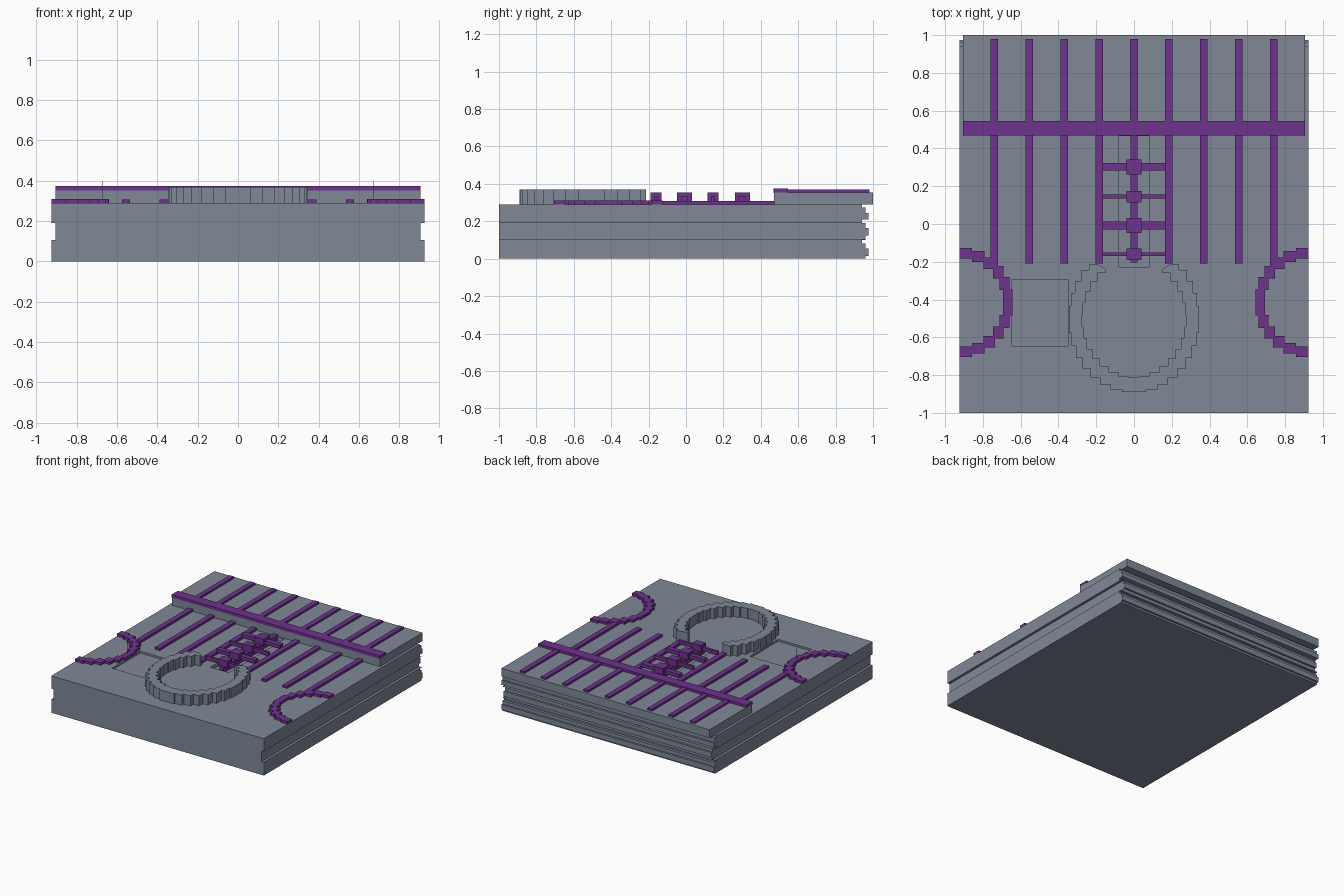
import bpy, bmesh, math

if "Cube" in bpy.data.objects:
    bpy.data.objects.remove(bpy.data.objects["Cube"])


def material(name, rgb):
    m = bpy.data.materials.new(name)
    m.diffuse_color = (*rgb, 1)
    m.use_nodes = True
    m.node_tree.nodes["Principled BSDF"].inputs["Base Color"].default_value = m.diffuse_color
    return m


GREY = material("blue_grey", (0.216, 0.25, 0.31))
PURPLE = material("purple", (0.155, 0.032, 0.262))


def finish(name, bm, mat):
    bmesh.ops.recalc_face_normals(bm, faces=bm.faces)
    me = bpy.data.meshes.new(name)
    bm.to_mesh(me)
    bm.free()
    me.materials.append(mat)
    ob = bpy.data.objects.new(name, me)
    bpy.context.collection.objects.link(ob)
    return ob


def prism(name, pts, lo, hi, mat, axis="z"):
    """Extrude an outline: xy points along z, or yz points along x."""
    bm = bmesh.new()
    if axis == "z":
        verts = [bm.verts.new((a, b, lo)) for a, b in pts]
        move = (0, 0, hi - lo)
    else:
        verts = [bm.verts.new((lo, a, b)) for a, b in pts]
        move = (hi - lo, 0, 0)
    face = bm.faces.new(verts)
    ext = bmesh.ops.extrude_face_region(bm, geom=[face], use_keep_orig=True)
    bmesh.ops.translate(bm, vec=move,
                        verts=[g for g in ext["geom"] if isinstance(g, bmesh.types.BMVert)])
    return finish(name, bm, mat)


def box(name, x0, x1, y0, y1, z0, z1, mat):
    return prism(name, [(x0, y0), (x1, y0), (x1, y1), (x0, y1)], z0, z1, mat)


def stepped_arc(cx, cy, rx, ry, a0, a1, n):
    """Staircase approximation of an elliptical arc."""
    pts = []
    for i in range(n + 1):
        a = math.radians(a0 + (a1 - a0) * i / n)
        x, y = cx + rx * math.cos(a), cy + ry * math.sin(a)
        if pts:
            px, py = pts[-1]
            if abs(x - px) > 1e-5 and abs(y - py) > 1e-5:
                pts.append((px, y) if i % 2 else (x, py))
        pts.append((x, y))
    return pts


def cut(target, cutter):
    mod = target.modifiers.new("cut", "BOOLEAN")
    mod.operation, mod.solver, mod.object = "DIFFERENCE", "EXACT", cutter
    bpy.context.view_layer.objects.active = target
    bpy.ops.object.modifier_apply(modifier=mod.name)
    bpy.data.objects.remove(cutter)


# Main block with a ridged back
ridges = [(0, .96), (.015, .975), (.055, .96), (.08, .94), (.1, .96), (.125, .975),
          (.165, .96), (.19, .94), (.21, .975), (.245, .96), (.275, .94)]
outline = [(-1, .29), (-1, 0)]
for i, (z, y) in enumerate(ridges):
    top = ridges[i + 1][0] if i + 1 < len(ridges) else .29
    outline += [(y, z), (y, top)]
base = prism("base_block", outline, -.925, .925, GREY, "x")

# Side grooves and round pits, with a thin outer wall left beside each pit
for s in (-1, 1):
    cut(base, box("groove_cutter", *sorted((s * .905, s * 1.1)), -1.2, 1.2, .105, .19, GREY))
    pit = [(s * (.905 - (.925 - max(0, x)) * .93), y) for x, y in
           stepped_arc(.925, -.415, -.25, .235, -90, 90, 22)]
    cut(base, prism("pit_cutter", pit, .15, .4, GREY))

# Shallow channel on one side and sunken central track
cut(base, box("channel_cutter", -.645, -.35, -.645, -.295, .275, .4, GREY))
cut(base, box("track_cutter", -.08, .08, -.23, .465, .26, .4, GREY))

# Raised rear deck
box("rear_deck", -.905, .905, .47, 1, .29, .355, GREY)

# Broken ring wall with stepped sides
outer = stepped_arc(0, -.5, .345, .39, 123, 417, 56)
inner = stepped_arc(0, -.5, .275, .31, 417, 123, 50)
wall = [(x, min(y, -.215)) for x, y in outer] + inner
clean = [p for i, p in enumerate(wall) if math.dist(p, wall[i - 1]) > 1e-5]
prism("ring_wall", clean, .285, .37, GREY)

# Curved trim around the pits
for s in (-1, 1):
    trim = stepped_arc(.925, -.415, -.285, .29, -90, 90, 26)
    trim += stepped_arc(.925, -.415, -.235, .235, 90, -90, 22)
    prism("pit_trim", [(s * x, y) for x, y in trim], .285, .31, PURPLE)

# Long stripes on the lower deck and on the rear deck
for i in range(-4, 5):
    x = i * .185
    if i:
        end = -.23 if abs(i) == 4 else -.21
        box("lower_stripe", x - .02, x + .02, end, .47, .285, .308, PURPLE)
    box("rear_stripe", x - .02, x + .02, .54, .98, .35, .37, PURPLE)
box("centre_stripe", -.018, .018, -.205, .47, .255, .305, PURPLE)

# Cross bar on the deck edge
box("cross_bar", -.905, .905, .468, .545, .352, .374, PURPLE)

# Ladder rungs with blocks in the middle
for y, half, knob in ((.302, .02, .04), (.145, .01, .03), (-.008, .02, .04), (-.16, .01, .03)):
    box("rung", -.168, .168, y - half, y + half, .305, .333, PURPLE)
    box("rung_block", -.04, .04, y - knob, y + knob, .3, .353, PURPLE)
